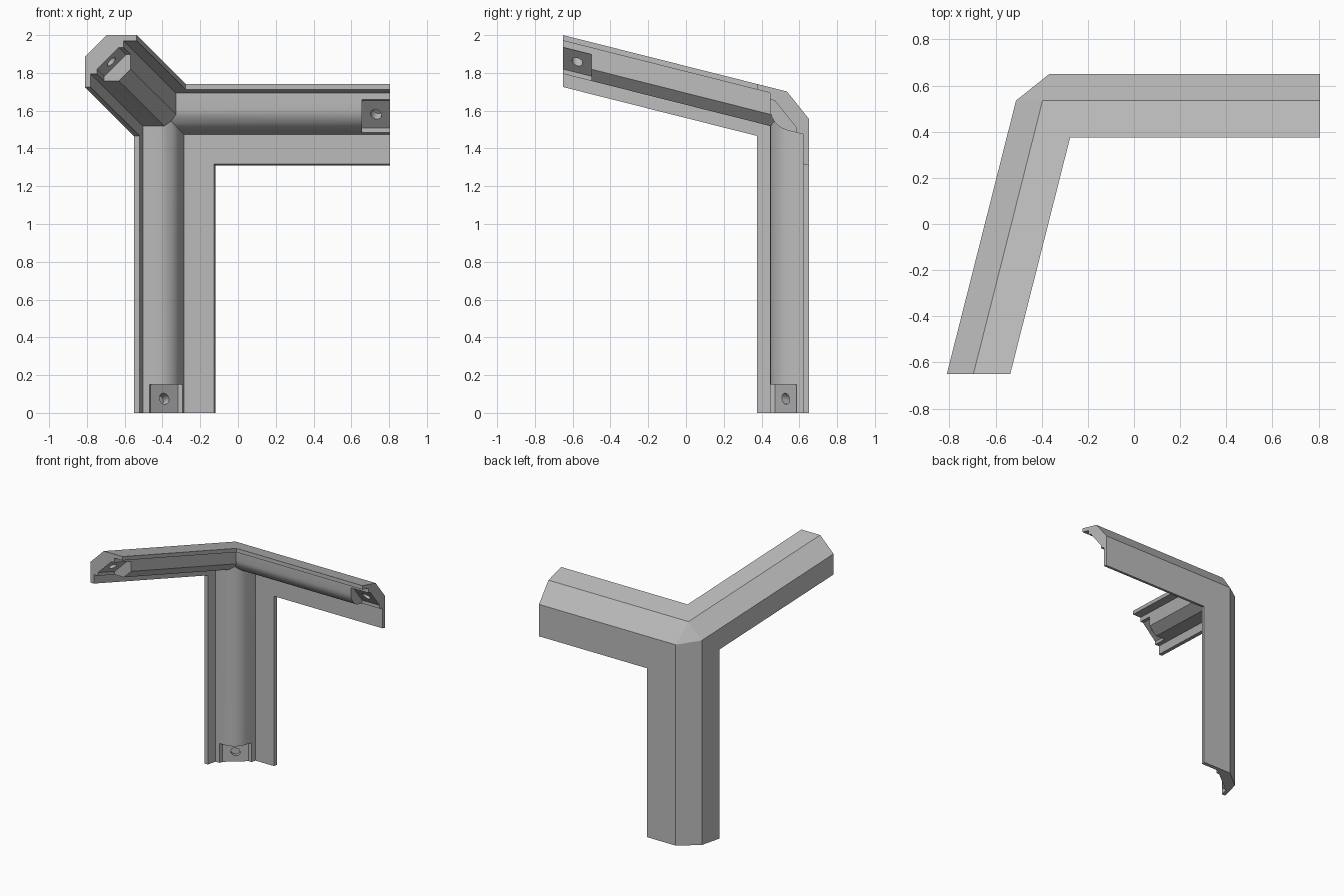
import bpy, bmesh
from math import sin, cos, pi
from mathutils import Matrix, Vector

cube = bpy.data.objects.get("Cube")
if cube:
    bpy.data.objects.remove(cube, do_unlink=True)

# Corner frame: a, b, c run inward from the three outer faces of the corner
WALL, BULGE, CHAMFER = 0.03, 0.205, 0.115
LEAN_X, LEAN_Z, RIDGE = 0.253, 0.252, 0.11
POCKET, HOLE_R = 0.15, 0.029

gray = bpy.data.materials.new("plain gray")
gray.use_nodes = True
gray.diffuse_color = (0.5, 0.5, 0.5, 1)
gray.node_tree.nodes["Principled BSDF"].inputs["Base Color"].default_value = (0.5, 0.5, 0.5, 1)

# Each arm: axis it runs along, axes of its profile (p, q), long flange, end position
ARMS = {
    "side_arm": (0, (2, 1), 0.3625, lambda q: 1.316 - LEAN_X * (RIDGE - q)),
    "post": (2, (0, 1), 0.3625, lambda q: 1.70 - LEAN_Z * (RIDGE - q)),
    "front_arm": (1, (0, 2), 0.275, lambda q: 1.30),
}


def place(arm, p, q, t):
    axis, (ip, iq), _, _ = arm
    v = Vector((0, 0, 0))
    v[axis], v[ip], v[iq] = t, p, q
    return v


def make(name, bm):
    bmesh.ops.recalc_face_normals(bm, faces=bm.faces)
    mesh = bpy.data.meshes.new(name)
    bm.to_mesh(mesh)
    bm.free()
    mesh.materials.append(gray)
    obj = bpy.data.objects.new(name, mesh)
    bpy.context.collection.objects.link(obj)
    return obj


def loft(name, low, high):
    bm = bmesh.new()
    lo = [bm.verts.new(v) for v in low]
    hi = [bm.verts.new(v) for v in high]
    bm.faces.new(lo)
    bm.faces.new(hi[::-1])
    n = len(lo)
    for i in range(n):
        j = (i + 1) % n
        bm.faces.new((lo[i], hi[i], hi[j], lo[j]))
    return make(name, bm)


def combine(obj, tool, operation):
    mod = obj.modifiers.new("join", "BOOLEAN")
    mod.operation, mod.solver, mod.object = operation, "EXACT", tool
    bpy.context.view_layer.objects.active = obj
    bpy.ops.object.modifier_apply(modifier=mod.name)
    bpy.data.objects.remove(tool, do_unlink=True)


def arm_profile(long_flange, radius, steps):
    pts = [(0, 0), (long_flange, 0), (long_flange, WALL), (BULGE, WALL)]
    mid = BULGE - radius
    for i in range(steps + 1):
        t = pi / 2 * i / steps
        pts.append((mid + radius * cos(t), mid + radius * sin(t)))
    return pts + [(WALL, BULGE), (WALL, 0.275), (0, 0.275)]


# Three arms with thin flanges and a thick inner core
body = None
for name, arm in ARMS.items():
    pts = arm_profile(arm[2], *((0.062, 1) if name == "front_arm" else (0.09, 6)))
    part = loft(name, [place(arm, p, q, 0) for p, q in pts],
                [place(arm, p, q, arm[3](q)) for p, q in pts])
    if body is None:
        body = part
    else:
        combine(body, part, "UNION")
body.name = "corner_bracket"

# Chamfer the outer corner and the three outer edges
bm = bmesh.new()
bm.from_mesh(body.data)
bmesh.ops.remove_doubles(bm, verts=bm.verts, dist=0.00001)
for normal, total in (((1, 1, 1), 2 * CHAMFER), ((1, 1, 0), CHAMFER),
                      ((0, 1, 1), CHAMFER), ((1, 0, 1), CHAMFER)):
    n = Vector(normal)
    bmesh.ops.bisect_plane(bm, geom=bm.verts[:] + bm.edges[:] + bm.faces[:], dist=0.00001,
                           plane_co=n * total / n.length_squared, plane_no=n, clear_inner=True)
    bmesh.ops.holes_fill(bm, edges=[e for e in bm.edges if e.is_boundary], sides=0)
bmesh.ops.recalc_face_normals(bm, faces=bm.faces)
bm.to_mesh(body.data)
bm.free()

# Mounting pocket with a blind screw hole at the end of each arm
near, far, deep = 0.065, 0.18, 0.25
pocket = [(near, deep), (near, far), (far, near), (deep, near), (deep, deep)]
for name, arm in ARMS.items():
    end = arm[3]
    cutter = loft("pocket_cutter", [place(arm, p, q, end(q) - POCKET) for p, q in pocket],
                  [place(arm, p, q, end(q) + 0.1) for p, q in pocket])
    combine(body, cutter, "DIFFERENCE")
    mid = (near + far) / 2
    rings = []
    for depth in (-0.04, 0.03):
        ring = []
        for i in range(20):
            t = 2 * pi * i / 20
            across = HOLE_R * cos(t) * 0.7071
            ring.append(place(arm, mid + depth + across, mid + depth - across,
                              end(mid) - POCKET / 2 + HOLE_R * sin(t)))
        rings.append(ring)
    combine(body, loft("hole_cutter", *rings), "DIFFERENCE")

# Lean the corner frame into place
body.data.transform(Matrix((
    (1, -LEAN_X, 0, -0.51 + LEAN_X * RIDGE),
    (0, -1, 0, 0.65),
    (0, LEAN_Z, -1, 1.70 - LEAN_Z * RIDGE),
    (0, 0, 0, 1))))
bm = bmesh.new()
bm.from_mesh(body.data)
bmesh.ops.recalc_face_normals(bm, faces=bm.faces)
bm.to_mesh(body.data)
bm.free()

bpy.ops.object.select_all(action="DESELECT")
body.select_set(True)
bpy.context.view_layer.objects.active = body
bpy.ops.object.shade_smooth_by_angle(angle=pi / 7)
